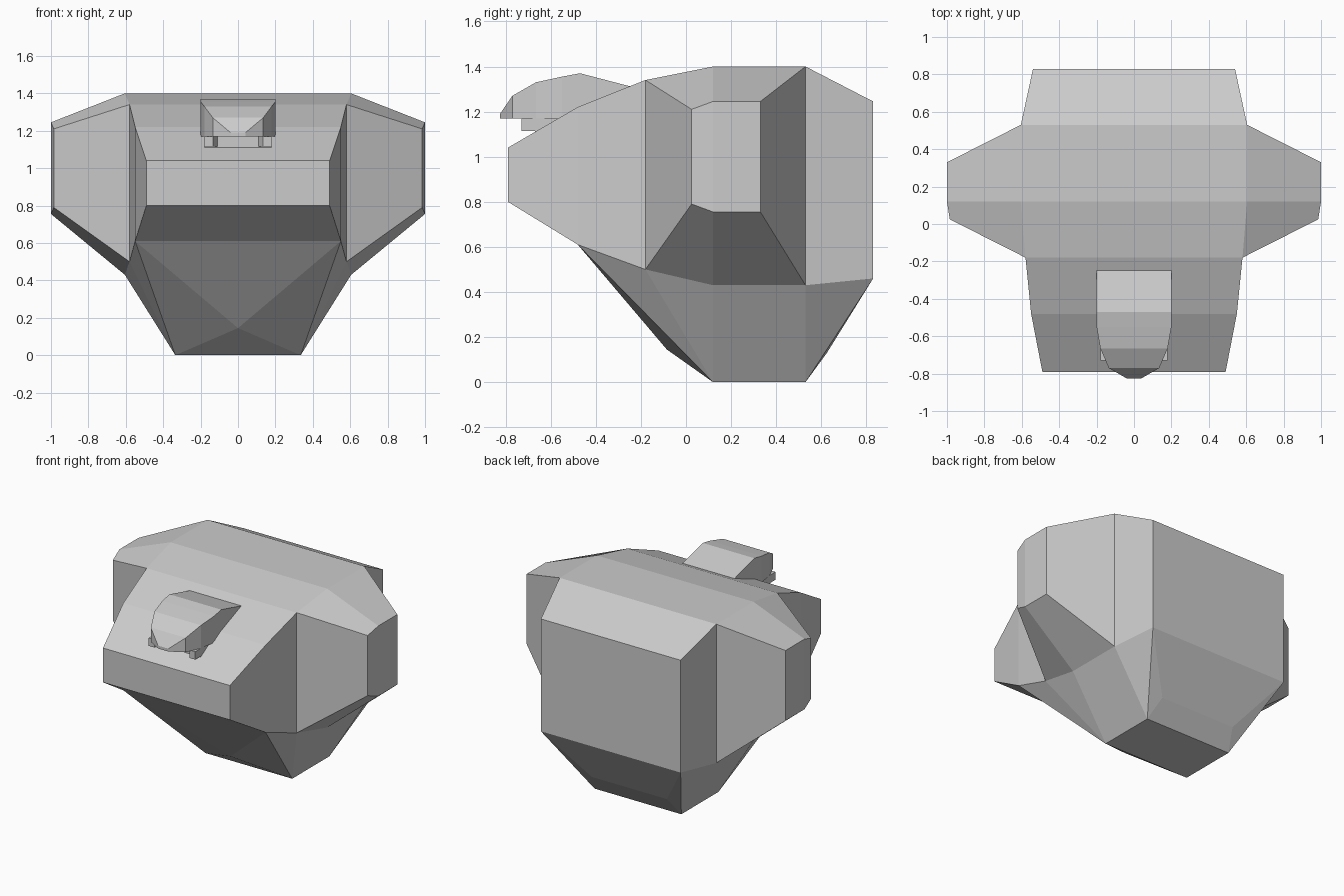
import bpy, bmesh

if "Cube" in bpy.data.objects:
    bpy.data.objects.remove(bpy.data.objects["Cube"])


def finish(name, bm):
    bmesh.ops.recalc_face_normals(bm, faces=bm.faces)
    mesh = bpy.data.meshes.new(name)
    bm.to_mesh(mesh)
    bm.free()
    bpy.context.collection.objects.link(bpy.data.objects.new(name, mesh))


def bridge(bm, a, b):
    """Quads between two closed rings."""
    n = len(a)
    for i in range(n):
        j = (i + 1) % n
        bm.faces.new((a[i], a[j], b[j], b[i]))


def prism(name, plan, z0):
    """Mirrored plan outline of (half width, y, top z), with a flat base at z0."""
    bm = bmesh.new()
    rows = [[bm.verts.new((s * x, y, z)) for s, z in ((-1, z0), (1, z0), (1, zt), (-1, zt))]
            for x, y, zt in plan]
    for a, b in zip(rows, rows[1:]):
        bridge(bm, a, b)
    bm.faces.new(rows[0])
    bm.faces.new(rows[-1])
    finish(name, bm)


# Torso: rectangular sections from front to back (y, half width, top z, bottom z)
stations = [(-.79, .49, 1.04, .80), (-.48, .55, 1.22, .61), (-.18, .58, 1.34, .50),
            (.12, .605, 1.40, .43), (.53, .605, 1.40, .43), (.83, .54, 1.245, .46)]
bm = bmesh.new()
top, low = ([{s: bm.verts.new((s * st[1], st[0], st[k])) for s in (-1, 1)}
             for st in stations] for k in (2, 3))
for i in range(5):
    j = i + 1
    bm.faces.new((top[i][-1], top[i][1], top[j][1], top[j][-1]))
    if i == 0:
        bm.faces.new((low[i][-1], low[i][1], low[j][1], low[j][-1]))
    if i not in (2, 3):
        for s in (-1, 1):
            bm.faces.new((low[i][s], low[j][s], top[j][s], top[i][s]))
for i in (0, 5):
    bm.faces.new((low[i][-1], low[i][1], top[i][1], top[i][-1]))

# Shoulders: tapered extensions of the torso sides
outer = [(.985, .025, 1.21), (1, .12, 1.245), (1, .33, 1.245),
         (1, .33, .755), (1, .12, .755), (.985, .025, .79)]
for s in (-1, 1):
    inner = [top[k][s] for k in (2, 3, 4)] + [low[k][s] for k in (4, 3, 2)]
    tip = [bm.verts.new((s * x, y, z)) for x, y, z in outer]
    bridge(bm, inner, tip)
    bm.faces.new((tip[1], tip[2], tip[3], tip[4]))
    bm.faces.new((tip[0], tip[1], tip[4], tip[5]))
finish("torso", bm)

# Waist: faceted hull under the torso, open where it joins
bm = bmesh.new()
rim = [(w, y, zb) for y, w, zt, zb in stations[1:]]
keel = [(.335, .12, 0), (.335, .53, 0), (.29, 0, .15), (.29, .625, .13)]
for x, y, z in rim + keel:
    for s in (-1, 1):
        bm.verts.new((s * x, y, z))
for y, z in ((-.29, .50), (-.085, .145)):
    bm.verts.new((0, y, z))
bmesh.ops.convex_hull(bm, input=bm.verts)
bm.normal_update()
bmesh.ops.delete(bm, geom=[f for f in bm.faces if f.normal.z > .2], context='FACES')
finish("waist", bm)

# Head: rounded nose with a sloping crown
prism("head", [(.2, -.24, 1.31), (.2, -.47, 1.37), (.2, -.55, 1.355), (.18, -.665, 1.33),
               (.135, -.77, 1.27), (.04, -.825, 1.19)], 1.17)

# Jaw: block below the head with a shallow recess between two cheeks
prism("jaw", [(.18, -.55, 1.17), (.18, -.67, 1.17)], 1.11)
bm = bmesh.new()
for s in (-1, 1):
    plan = [(.18, -.67), (.18, -.73), (.135, -.73), (.11, -.67)]
    rings = [[bm.verts.new((s * x, y, z)) for x, y in plan] for z in (1.115, 1.17)]
    bridge(bm, *rings)
    for r in rings:
        bm.faces.new(r)
finish("cheeks", bm)
